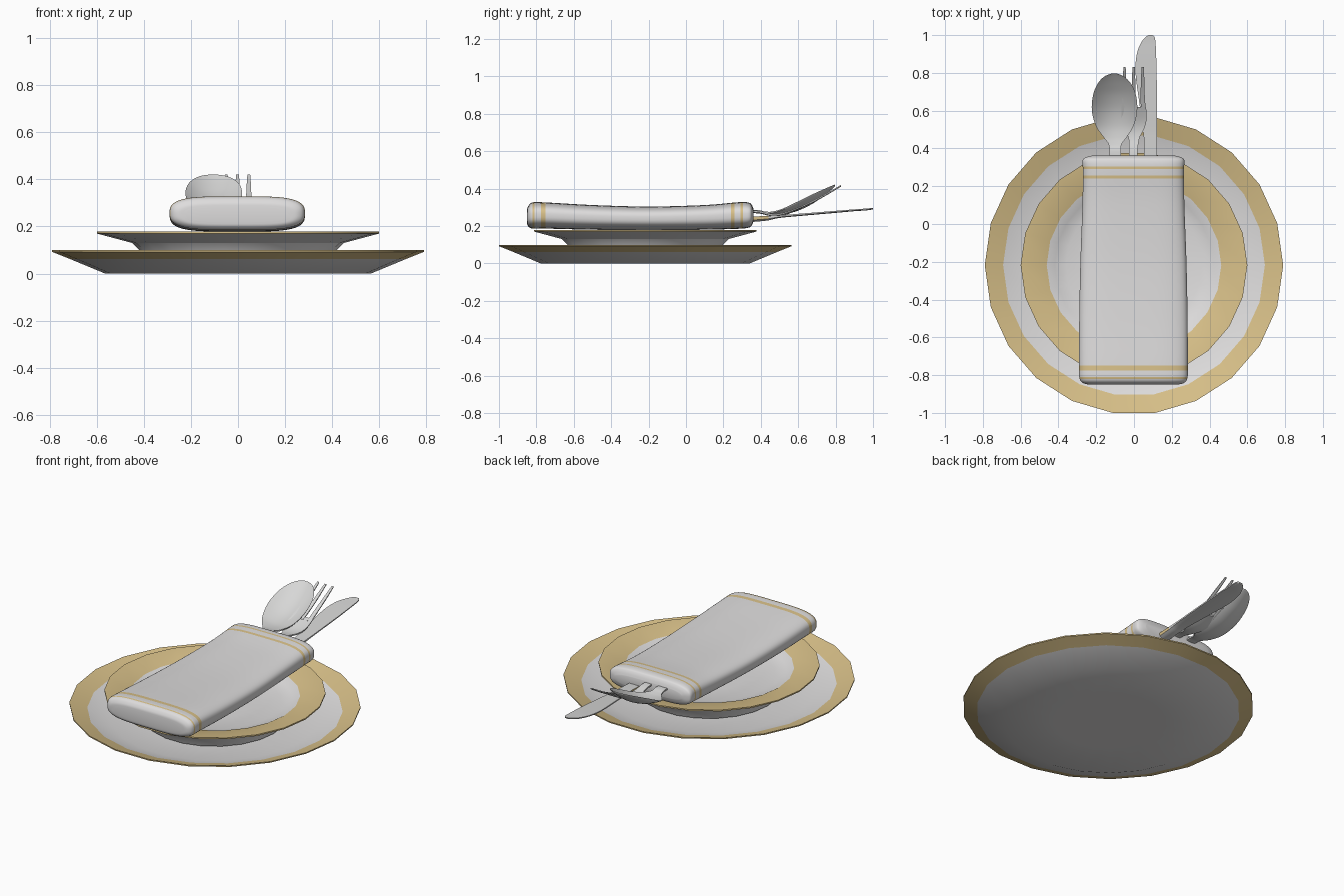
import bpy, bmesh, math

if "Cube" in bpy.data.objects:
    bpy.data.objects.remove(bpy.data.objects["Cube"])


def material(name, rgb):
    m = bpy.data.materials.new(name)
    m.diffuse_color = (*rgb, 1)
    m.use_nodes = True
    m.node_tree.nodes["Principled BSDF"].inputs["Base Color"].default_value = m.diffuse_color
    return m


PORCELAIN = material("white porcelain", (0.74, 0.73, 0.73))
GOLD = material("gold trim", (0.69, 0.53, 0.25))
CLOTH = material("white cloth", (0.73, 0.72, 0.72))
STEEL = material("cutlery silver", (0.68, 0.68, 0.675))


def spline(rows, steps):
    """Catmull-Rom resampling of rows of numbers."""
    out = []
    for i in range(len(rows) - 1):
        p0, p1 = rows[max(i - 1, 0)], rows[i]
        p2, p3 = rows[i + 1], rows[min(i + 2, len(rows) - 1)]
        for s in range(steps):
            t = s / steps
            out.append([0.5 * (2 * b + (c - a) * t + (2 * a - 5 * b + 4 * c - d) * t * t
                               + (3 * b - a - 3 * c + d) * t ** 3)
                        for a, b, c, d in zip(p0, p1, p2, p3)])
    out.append(list(rows[-1]))
    return out


def loft(name, rings, mats, rule=None, angle=40):
    """Skin closed rings of points and cap both ends."""
    bm = bmesh.new()
    vs = [[bm.verts.new(p) for p in ring] for ring in rings]
    for a, b in zip(vs, vs[1:]):
        n = len(a)
        for i in range(n):
            bm.faces.new((a[i], a[(i + 1) % n], b[(i + 1) % n], b[i]))
    bm.faces.new(vs[0])
    bm.faces.new(vs[-1])
    bmesh.ops.recalc_face_normals(bm, faces=bm.faces)
    bm.normal_update()
    if rule:
        for f in bm.faces:
            f.material_index = rule(f)
    return finish(name, bm, mats, angle)


def finish(name, bm, mats, angle):
    me = bpy.data.meshes.new(name)
    bm.to_mesh(me)
    bm.free()
    ob = bpy.data.objects.new(name, me)
    bpy.context.collection.objects.link(ob)
    for m in mats:
        me.materials.append(m)
    bpy.ops.object.select_all(action='DESELECT')
    ob.select_set(True)
    bpy.context.view_layer.objects.active = ob
    bpy.ops.object.shade_smooth_by_angle(angle=math.radians(angle))
    return ob


# Plates: 22-sided turned profiles, gold on chosen profile segments
SIDES, PLATE_Y = 22, -0.218


def plate(name, profile, gold):
    rings = [[(r * math.cos(2 * math.pi * i / SIDES),
               PLATE_Y + r * math.sin(2 * math.pi * i / SIDES), z) for i in range(SIDES)]
             for r, z in profile]
    bands = {k * SIDES + i for k in gold for i in range(SIDES)}
    loft(name, rings, [PORCELAIN, GOLD], angle=30)
    for f in bpy.data.objects[name].data.polygons:
        f.material_index = int(f.index in bands)


plate("charger_plate",
      [(0.30, 0.0), (0.565, 0.0), (0.715, 0.062), (0.79, 0.092), (0.79, 0.099),
       (0.693, 0.069), (0.57, 0.028), (0.3, 0.022)], gold=(2, 3, 4))
plate("side_plate",
      [(0.30, 0.03), (0.39, 0.03), (0.42, 0.10), (0.45, 0.13), (0.60, 0.17), (0.60, 0.178),
       (0.462, 0.158), (0.42, 0.135), (0.36, 0.118), (0.2, 0.112)], gold=(4, 5))
# keep the underside slope of the side plate white apart from its edge
for f in bpy.data.objects["side_plate"].data.polygons:
    if f.normal.z < -0.3:
        f.material_index = 0

# Folded napkin: soft cushion section swept along y, slightly sagging
STRIPES = [(-0.82, -0.811), (-0.775, -0.75), (0.24, 0.258), (0.292, 0.304)]
shape = spline([(-0.85, 0.22, 0.25, 0.03), (-0.845, 0.26, 0.252, 0.052),
                (-0.82, 0.285, 0.256, 0.07), (-0.75, 0.288, 0.256, 0.07),
                (-0.5, 0.287, 0.246, 0.066), (-0.2, 0.281, 0.241, 0.063),
                (0.1, 0.27, 0.246, 0.066), (0.28, 0.268, 0.256, 0.071),
                (0.335, 0.27, 0.258, 0.067), (0.352, 0.255, 0.258, 0.054),
                (0.362, 0.22, 0.258, 0.03)], 5)


def section_at(y):
    for a, b in zip(shape, shape[1:]):
        if a[0] <= y <= b[0]:
            t = (y - a[0]) / (b[0] - a[0])
            return [p + (q - p) * t for p, q in zip(a, b)]


def power(v, e):
    return math.copysign(abs(v) ** e, v)


ys = {round(s[0], 4): s for s in shape}
for edge in [e for s in STRIPES for e in s]:
    ys[round(edge, 4)] = section_at(edge)
rings = []
for y in sorted(ys):
    _, w, zc, h = ys[y]
    ring = []
    for i in range(48):
        t = 2 * math.pi * (i + 0.5) / 48
        c, s = math.cos(t), math.sin(t)
        ring.append((-0.003 + w * power(c, 0.5), y, zc + h * power(s, 0.7)))
    rings.append(ring)


def stripe_rule(f):
    y = f.calc_center_median().y
    return int(any(a < y < b for a, b in STRIPES))


loft("napkin", rings, [CLOTH, GOLD], stripe_rule, 60)


# Cutlery: each piece is a strip of rows (y, centre x, half width, top z, dip, thickness)
def strip(name, rows, rule=None, across=10, steps=4):
    rings = []
    for y, x, w, z, dip, th in spline(rows, steps):
        w = max(w, 0.002)
        vs = [-1 + 2 * i / across for i in range(across + 1)]
        top = [(x + w * v, y, z - dip * (1 - v * v)) for v in vs]
        low = [(x + w * v * 0.98, y, z - dip * (1 - v * v) - th * (1 - 0.35 * v * v))
               for v in reversed(vs)]
        rings.append(top + low)
    loft(name, rings, [STEEL, GOLD], rule, 50)


strip("spoon", [
    (0.15, -0.1, 0.028, 0.27, 0, 0.015), (0.36, -0.1, 0.03, 0.286, 0, 0.014),
    (0.42, -0.1, 0.034, 0.278, 0.001, 0.013), (0.46, -0.1, 0.062, 0.277, 0.006, 0.012),
    (0.52, -0.102, 0.1, 0.294, 0.022, 0.01), (0.6, -0.103, 0.12, 0.332, 0.04, 0.01),
    (0.68, -0.103, 0.114, 0.371, 0.04, 0.01), (0.74, -0.104, 0.09, 0.398, 0.025, 0.01),
    (0.78, -0.105, 0.053, 0.415, 0.01, 0.009), (0.797, -0.105, 0.012, 0.421, 0.001, 0.008)])

strip("fork_body", [
    (0.15, -0.004, 0.022, 0.27, 0, 0.015), (0.36, -0.004, 0.022, 0.283, 0, 0.014),
    (0.45, 0, 0.028, 0.266, 0, 0.013), (0.5, 0, 0.052, 0.267, 0.003, 0.012),
    (0.55, 0, 0.066, 0.28, 0.004, 0.011), (0.62, 0, 0.064, 0.308, 0.002, 0.01)])
for i, x in enumerate((-0.05, -0.002, 0.046)):
    strip("fork_tine_%d" % (i + 1), [
        (0.6, x * 1.08, 0.013, 0.299, 0, 0.01), (0.68, x, 0.011, 0.336, 0, 0.011),
        (0.76, x, 0.009, 0.38, 0, 0.011), (0.83, x, 0.006, 0.42, 0, 0.009)], across=4)


# Gold sits on the narrow sides of the knife handle
def knife_rule(f):
    return int(abs(f.normal.x) > 0.7 and f.calc_center_median().y < 0.44)


strip("knife", [
    (0.15, 0.088, 0.034, 0.235, 0, 0.028), (0.36, 0.088, 0.034, 0.25, 0, 0.028),
    (0.44, 0.087, 0.034, 0.254, 0, 0.024), (0.5, 0.084, 0.037, 0.257, 0, 0.014),
    (0.65, 0.074, 0.047, 0.269, 0, 0.012), (0.8, 0.064, 0.056, 0.281, 0, 0.011),
    (0.9, 0.066, 0.051, 0.289, 0, 0.01), (0.96, 0.076, 0.038, 0.293, 0, 0.01),
    (0.99, 0.085, 0.024, 0.296, 0, 0.009), (1.0, 0.088, 0.01, 0.297, 0, 0.008)], knife_rule)
